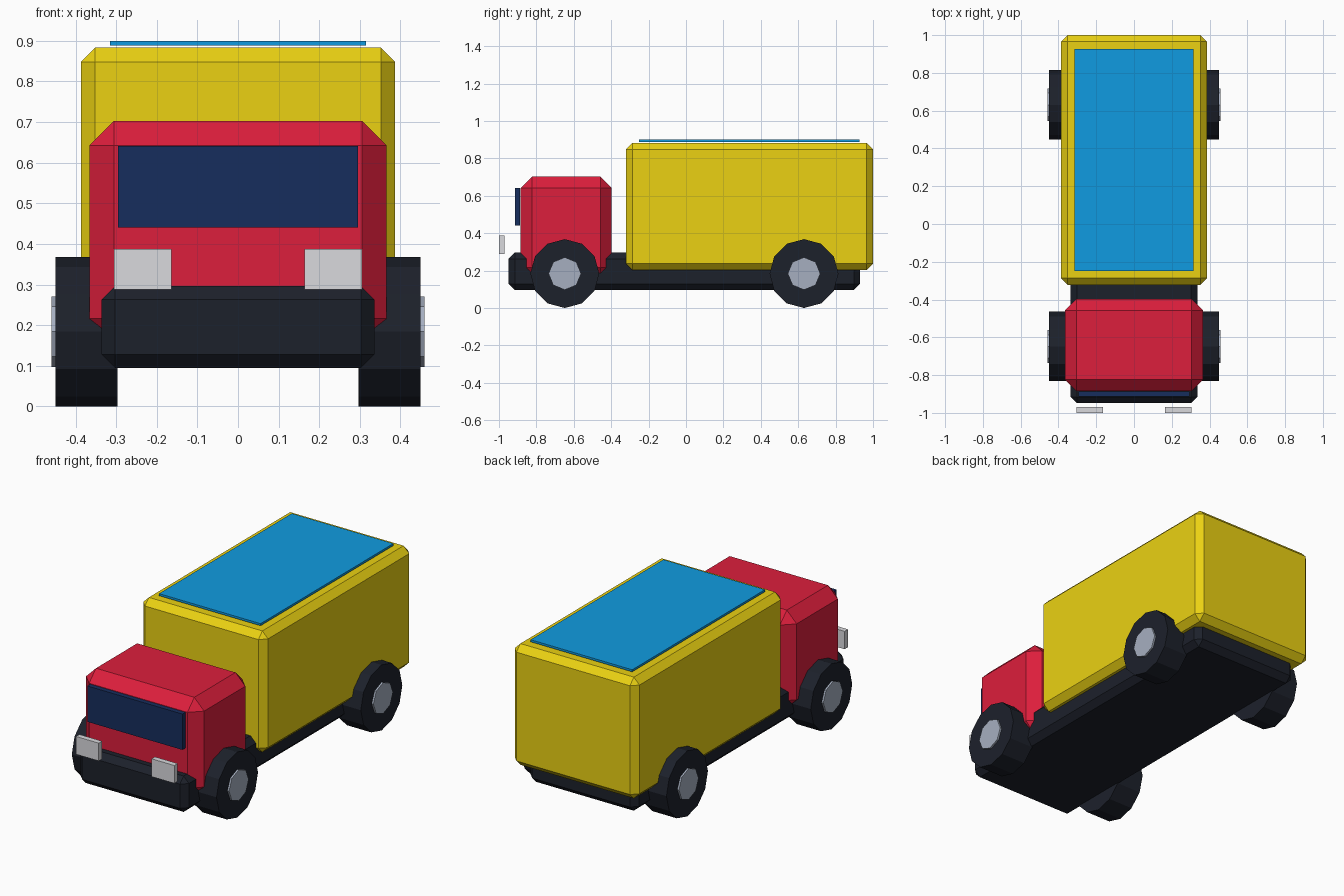
import bpy, bmesh
from math import pi
from mathutils import Matrix, Vector

if "Cube" in bpy.data.objects:
    bpy.data.objects.remove(bpy.data.objects["Cube"])


def material(name, rgb):
    m = bpy.data.materials.new(name)
    m.diffuse_color = (*rgb, 1)
    m.use_nodes = True
    m.node_tree.nodes["Principled BSDF"].inputs["Base Color"].default_value = m.diffuse_color
    return m


YELLOW = material("yellow", (0.83, 0.64, 0.006))
RED = material("red", (0.72, 0.013, 0.045))
BLUE = material("blue", (0.005, 0.33, 0.75))
NAVY = material("navy", (0.008, 0.027, 0.11))
BLACK = material("black", (0.012, 0.015, 0.024))
STEEL = material("steel", (0.38, 0.43, 0.53))
LAMP = material("lamp", (0.7, 0.7, 0.73))


def finish(name, bm, mat):
    me = bpy.data.meshes.new(name)
    bm.to_mesh(me)
    bm.free()
    me.materials.append(mat)
    ob = bpy.data.objects.new(name, me)
    bpy.context.collection.objects.link(ob)
    return ob


def box(name, lo, hi, mat, chamfer=0):
    lo, hi = Vector(lo), Vector(hi)
    bm = bmesh.new()
    bmesh.ops.create_cube(bm, size=1, matrix=Matrix.Translation((lo + hi) / 2)
                          @ Matrix.Diagonal((*(hi - lo), 1)))
    if chamfer:
        bmesh.ops.bevel(bm, geom=bm.edges[:], offset=chamfer, segments=1,
                        profile=0.5, affect='EDGES')
    return finish(name, bm, mat)


def disc(name, x0, x1, y, z, radius, sides, mat):
    # cylinder along x with a vertex at the top
    bm = bmesh.new()
    bmesh.ops.create_cone(bm, cap_ends=True, segments=sides, radius1=radius,
                          radius2=radius, depth=abs(x1 - x0),
                          matrix=Matrix.Translation(((x0 + x1) / 2, y, z))
                          @ Matrix.Rotation(pi / 2, 4, 'Y'))
    return finish(name, bm, mat)


# Chassis and bodies
box("chassis", (-0.336, -0.948, 0.095), (0.336, 0.93, 0.296), BLACK, 0.033)
box("cab", (-0.366, -0.884, 0.155), (0.366, -0.397, 0.703), RED, 0.061)
box("cargo_box", (-0.387, -0.322, 0.203), (0.387, 1.0, 0.883), YELLOW, 0.035)

# Roof panel and windscreen
box("roof_panel", (-0.315, -0.25, 0.888), (0.315, 0.927, 0.90), BLUE)
box("windscreen", (-0.295, -0.914, 0.44), (0.295, -0.887, 0.641), NAVY)

# Mirrored headlights, wheels and hubs
for side, s in (("left", -1), ("right", 1)):
    x0, x1 = sorted((s * 0.164, s * 0.305))
    box("headlight_" + side, (x0, -1.0, 0.288), (x1, -0.97, 0.388), LAMP)
    for end, y in (("front", -0.648), ("rear", 0.631)):
        disc(f"{end}_wheel_{side}", s * 0.297, s * 0.449, y, 0.184, 0.184, 12, BLACK)
        disc(f"{end}_hub_{side}", s * 0.43, s * 0.459, y, 0.184, 0.087, 8, STEEL)
